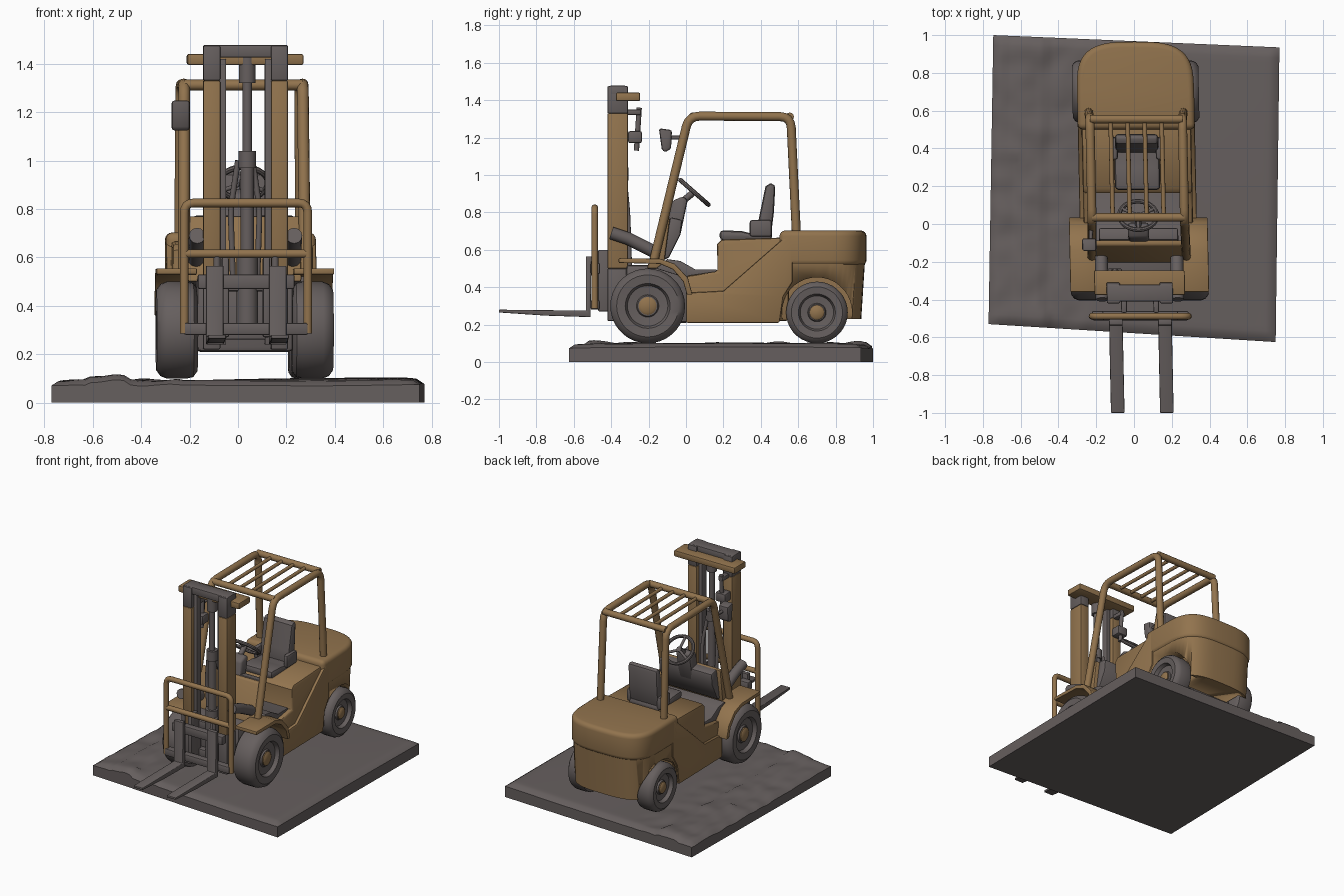
import bpy, bmesh, math
from mathutils import Matrix, Vector, noise

if "Cube" in bpy.data.objects:
    bpy.data.objects.remove(bpy.data.objects["Cube"])

def material(name, rgb):
    m = bpy.data.materials.new(name)
    m.diffuse_color = (*rgb, 1)
    m.use_nodes = True
    m.node_tree.nodes["Principled BSDF"].inputs["Base Color"].default_value = m.diffuse_color
    return m

OCHRE = material("ochre_paint", (0.285, 0.172, 0.075))
GREY = material("warm_grey", (0.132, 0.114, 0.112))
# the truck stands slightly skewed on its slab
SKEW = Matrix(((1, -0.021, 0, 0.023), (0, 1, 0, 0), (0, 0, 1, 0), (0, 0, 0, 1)))

def finish(ob, name, mat, bevel=0, skew=True, angle=40, seg=2):
    ob.name = name
    ob.data.materials.clear()
    ob.data.materials.append(mat)
    bpy.ops.object.select_all(action='DESELECT')
    ob.select_set(True)
    bpy.context.view_layer.objects.active = ob
    if ob.type == 'CURVE':
        bpy.ops.object.convert(target='MESH')
        ob = bpy.context.object
    if bevel:
        b = ob.modifiers.new("bevel", 'BEVEL')
        b.width, b.segments, b.limit_method, b.angle_limit = bevel, seg, 'ANGLE', math.radians(50)
        bpy.ops.object.modifier_apply(modifier="bevel")
    ob.data.transform((SKEW if skew else Matrix()) @ ob.matrix_basis)
    ob.matrix_basis = Matrix()
    bpy.ops.object.shade_smooth_by_angle(angle=math.radians(angle))
    return ob

def from_bmesh(bm):
    bmesh.ops.recalc_face_normals(bm, faces=bm.faces)
    me = bpy.data.meshes.new("part")
    bm.to_mesh(me)
    bm.free()
    ob = bpy.data.objects.new("part", me)
    bpy.context.collection.objects.link(ob)
    return ob

def extrude(name, ring, offset, mat, bevel=0.008, seg=2):
    bm = bmesh.new()
    f = bm.faces.new([bm.verts.new(p) for p in ring])
    r = bmesh.ops.extrude_face_region(bm, geom=[f])
    bmesh.ops.translate(bm, vec=offset, verts=[v for v in r["geom"] if isinstance(v, bmesh.types.BMVert)])
    return finish(from_bmesh(bm), name, mat, bevel, seg=seg)

def prism(name, yz, x0, x1, mat, bevel=0.008):
    return extrude(name, [(x0, y, z) for y, z in yz], (x1 - x0, 0, 0), mat, bevel)

def box(name, x0, x1, y0, y1, z0, z1, mat, bevel=0.008):
    return prism(name, [(y0, z0), (y1, z0), (y1, z1), (y0, z1)], x0, x1, mat, bevel)

def tube(name, pts, r, mat, fillet=0.0, closed=False):
    pts = [Vector(p) for p in pts]
    path = []
    for i, p in enumerate(pts):
        if not fillet or (not closed and i in (0, len(pts) - 1)):
            path.append(p)
            continue
        a = p + (pts[i - 1] - p).normalized() * fillet
        b = p + (pts[(i + 1) % len(pts)] - p).normalized() * fillet
        path += [a * (1 - t) ** 2 + p * 2 * t * (1 - t) + b * t * t for t in (0, .25, .5, .75, 1)]
    cu = bpy.data.curves.new("path", 'CURVE')
    cu.dimensions, cu.bevel_depth, cu.bevel_resolution, cu.use_fill_caps = '3D', r, 4, True
    s = cu.splines.new('POLY')
    s.points.add(len(path) - 1)
    for q, p in zip(s.points, path):
        q.co = (*p, 1)
    s.use_cyclic_u = closed
    ob = bpy.data.objects.new("path", cu)
    bpy.context.collection.objects.link(ob)
    return finish(ob, name, mat)

def lathe_x(name, prof, y, z, s, mat, n=36):
    bm = bmesh.new()
    rings = [[bm.verts.new((s * x, y + r * math.cos(k * math.tau / n), z + r * math.sin(k * math.tau / n)))
              for k in range(n)] for r, x in prof]
    for a, b in zip(rings, rings[1:]):
        for k in range(n):
            bm.faces.new((a[k], a[k - 1], b[k - 1], b[k]))
    bm.faces.new(rings[0])
    bm.faces.new(rings[-1])
    return finish(from_bmesh(bm), name, mat)

# ground slab: skewed quad with an uneven top
def slab_height(x, y):
    h = 0.094 + 0.008 * math.sin(3 * x + 0.4) * math.sin(2.2 * y + 1) + 0.012 * max(0, x - 0.35)
    if x < -0.25:
        h += 0.012 * noise.noise((x * 9, y * 9, 0))
    if -0.62 < x < -0.47:
        h += 0.013
    return h

bm = bmesh.new()
N = 56
c00, c10, c01, c11 = (Vector(p) for p in ((-0.77, -0.53), (0.75, -0.625), (-0.745, 1.0), (0.77, 0.935)))
grid = []
for j in range(N + 1):
    row = []
    for i in range(N + 1):
        u, v = i / N, j / N
        p = (c00 * (1 - u) + c10 * u) * (1 - v) + (c01 * (1 - u) + c11 * u) * v
        edge = min(u, v, 1 - u, 1 - v)
        drop = 0.022 * max(0, 1 - edge / 0.03) ** 2
        row.append(bm.verts.new((p.x, p.y, slab_height(p.x, p.y) - drop)))
    grid.append(row)
for j in range(N):
    for i in range(N):
        bm.faces.new((grid[j][i], grid[j][i + 1], grid[j + 1][i + 1], grid[j + 1][i]))
border = [e for e in bm.edges if e.is_boundary]
r = bmesh.ops.extrude_edge_only(bm, edges=border)
for v in r["geom"]:
    if isinstance(v, bmesh.types.BMVert):
        v.co.z = 0
bmesh.ops.contextual_create(bm, geom=[e for e in bm.edges if e.is_boundary])
finish(from_bmesh(bm), "ground_slab", GREY, skew=False)

# wheels
def wheel(name, y, z, R, x0, x1, s):
    w = x1 - x0
    prof = [(R * .4, x0), (R * .85, x0), (R * .97, x0 + w * .1), (R, x0 + w * .25), (R, x0 + w * .75),
            (R * .95, x0 + w * .9), (R * .83, x1), (R * .6, x1 - .004), (R * .54, x1 - .03),
            (R * .3, x1 - .035), (R * .27, x1 - .025)]
    lathe_x(name, prof, y, z, s, GREY)
    lathe_x(name + "_hub", [(R * .24, x1 - .04), (R * .24, x1 - .018), (R * .18, x1 - .01)], y, z, s, OCHRE, 16)

for s, side in ((1, "right"), (-1, "left")):
    wheel("front_wheel_" + side, -0.205, 0.30, 0.20, 0.195, 0.365, s)
    wheel("rear_wheel_" + side, 0.70, 0.265, 0.165, 0.20, 0.335, s)
    # front mudguard
    prism("mudguard_" + side, [(-.36, .53), (-.36, .555), (-.14, .553), (-.06, .525), (.01, .45), (.035, .36),
          (.005, .36), (-.015, .43), (-.07, .495), (-.14, .525)], s * .2, s * .367, OCHRE, .005)
    # side panel with diagonal edge
    prism("side_panel_" + side, [(0, .21), (.5, .21), (.52, .35), (.57, .43), (.57, .69), (.52, .66),
          (.2, .38), (0, .37)], s * .22, s * .31, OCHRE)
    # mast rail in three bands, with an inner rail
    for band, z0, z1, m in (("foot", .22, .5, GREY), ("rail", .5, 1.33, OCHRE), ("head", 1.33, 1.475, GREY)):
        box(f"mast_{band}_{side}", s * .105, s * .175, -.42, -.31, z0, z1, m, .006)
    box("inner_rail_" + side, s * .08, s * .11, -.39, -.34, .24, 1.42, GREY, .004)
    tube("tilt_cylinder_" + side, [(s * .2, -.40, .69), (s * .2, -.31, .66), (s * .2, -.15, .58)], .034, GREY)
    # fork: upright and tapered blade
    prism("fork_" + side, [(-.535, .565), (-.535, .275), (-1, .28), (-1, .265), (-.75, .248), (-.51, .24), (-.505, .565)],
          s * .13 - .036, s * .13 + .036, GREY, .004)
    # overhead guard side frame
    tube("guard_frame_" + side, [(s * .25, -.17, .55), (s * .245, .015, 1.315), (s * .245, .56, 1.312),
         (s * .25, .59, .69)], .024, OCHRE, .06)
    for k in (.045, .135):
        tube(f"guard_slat_{side}_{k}", [(s * k, .03, 1.31), (s * k, .56, 1.31)], .012, OCHRE)
for y in (.035, .555):
    tube("guard_crossbar", [(-.245, y, 1.312), (.245, y, 1.312)], .022, OCHRE)

# chassis, hood and floor
box("front_axle_block", -.2, .2, -.32, .02, .21, .52, GREY, .02)
box("rear_axle", -.21, .21, .64, .76, .22, .34, GREY, .01)
prism("hood", [(0, .22), (.55, .22), (.55, .66), (.5, .665), (.19, .655), (.165, .63), (.17, .485), (0, .46)],
      -.29, .29, OCHRE, .015)
prism("floor_plate", [(-.16, .5), (-.1, .55), (-.03, .54), (.05, .495), (.165, .495), (.165, .46), (0, .45)],
      -.26, .26, GREY, .004)
prism("cowl_panel", [(-.21, .5), (-.19, .56), (-.115, .77), (-.085, .77), (-.12, .5)], -.235, .235, OCHRE, .01)
prism("dashboard", [(-.13, .54), (-.085, .775), (-.02, .76), (-.03, .68), (-.09, .56)], -.21, .21, GREY, .012)

# counterweight: rounded plan, lid over a tapered lower block
def plan(z, k):
    pts = [(.31 * k, .5, z)]
    for i in range(25):
        t = math.pi * i / 24
        c, q = math.cos(t), math.sin(t)
        pts.append((math.copysign(abs(c) ** .62, c) * .31 * k, .70 + (.265 * k) * max(q, 0) ** .62, z))
    return pts + [(-.31 * k, .5, z)]

lower = extrude("counterweight_lower", plan(.23, .97), (0, 0, .31), OCHRE, 0)
for v in lower.data.vertices:
    if v.co.z < .3 and v.co.y > .7:
        v.co.y -= .02
for s in (1, -1):
    cut = lathe_x("wheel_arch_cutter", [(.188, .18), (.188, .5)], .70, .265, s, GREY)
    cut.hide_render = True
    cut.hide_set(True)
    m = lower.modifiers.new("arch", 'BOOLEAN')
    m.operation, m.object, m.solver = 'DIFFERENCE', cut, 'EXACT'
extrude("counterweight_lid", plan(.515, 1), (0, 0, .188), OCHRE, .03, 4)

# seat
prism("seat_cushion", [(.18, .65), (.18, .705), (.3, .70), (.34, .69), (.46, .70), (.46, .65)], -.12, .12, GREY, .02)
prism("seat_back", [(.375, .68), (.39, .77), (.425, .94), (.45, .955), (.478, .95), (.47, .8), (.455, .68)],
      -.115, .115, GREY, .02)
for s in (1, -1):
    box("seat_side_rest", s * .1, s * .135, .34, .46, .67, .76, GREY, .015)

# steering column and wheel
prism("steering_column", [(-.13, .57), (-.075, .86), (-.02, .885), (.01, .87), (-.03, .68)], -.055, .055, GREY, .015)
tube("steering_shaft", [(0, -.03, .85), (0, .05, .915)], .018, GREY)
bpy.ops.mesh.primitive_torus_add(location=(0, .045, .907), rotation=(-.72, 0, 0), major_radius=.1,
                                 minor_radius=.012, major_segments=32, minor_segments=8)
finish(bpy.context.object, "steering_wheel", GREY)
for a in (.5, 2.64, 4.71):
    d = Matrix.Rotation(-.72, 3, 'X') @ Vector((math.cos(a) * .1, math.sin(a) * .1, 0))
    tube("steering_spoke", [(0, .045, .907), Vector((0, .045, .907)) + d], .009, GREY)

# mast head, ties and lift cylinder
box("mast_top_bar", -.175, .175, -.41, -.32, 1.425, 1.478, GREY)
box("mast_top_plate", -.24, .24, -.375, -.245, 1.395, 1.44, OCHRE)
for z in (.26, .46):
    box("mast_tie", -.12, .12, -.37, -.32, z, z + .06, GREY)
for z0, z1, rad in ((.28, .62, .045), (.6, .97, .028), (.97, 1.04, .037), (1.03, 1.36, .02), (1.32, 1.43, .035)):
    tube("lift_cylinder", [(.008, -.345, z0), (.008, -.345, z1)], rad, GREY)
for s in (1, -1):
    tube("hose", [(s * .03, -.33, 1.0), (s * .06, -.31, .8), (s * .05, -.3, .5)], .012, GREY, .05)

# load carriage and backrest
tube("backrest_frame", [(-.255, -.488, .285), (-.255, -.488, .825), (.255, -.488, .825), (.255, -.488, .285)],
     .018, OCHRE, .04)
tube("backrest_bar", [(-.25, -.488, .615), (.25, -.488, .615)], .018, OCHRE)
for z, h in ((.28, .05), (.47, .06)):
    box("carriage_bar", -.255 if z < .3 else -.2, .255 if z < .3 else .2, -.51, -.46, z, z + h, GREY)
for s in (1, -1):
    box("carriage_roller_plate", s * .07, s * .1, -.47, -.39, .27, .6, GREY)
    tube("backrest_upright", [(s * .12, -.488, .3), (s * .12, -.488, .615)], .014, GREY)

# work lamp on the left post and fitting behind the mast
prism("work_lamp", [(-.145, 1.25), (-.075, 1.24), (-.08, 1.14), (-.115, 1.12), (-.13, 1.14)], -.30, -.225, GREY, .012)
tube("lamp_bracket", [(-.255, -.1, 1.2), (-.25, -.015, 1.2)], .01, GREY)
box("mast_fitting", -.17, -.09, -.31, -.235, 1.17, 1.235, GREY, .012)
tube("fitting_rod", [(-.13, -.265, 1.13), (-.13, -.25, 1.36)], .014, GREY)
box("fitting_arm", -.15, -.11, -.32, -.24, 1.32, 1.35, GREY)
